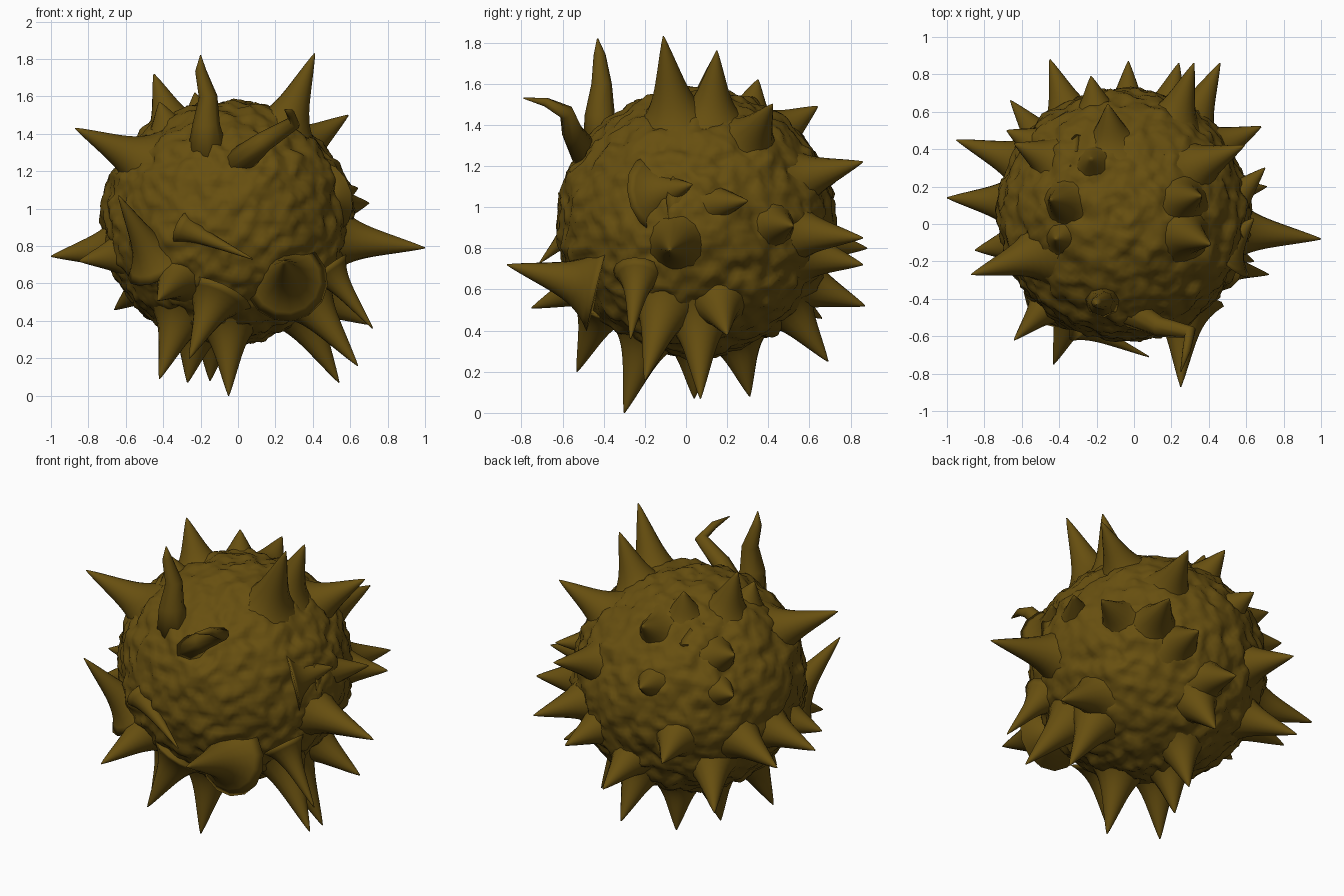
import bpy, bmesh, math
from mathutils import Vector, noise

if "Cube" in bpy.data.objects:
    bpy.data.objects.remove(bpy.data.objects["Cube"])

CENTER = Vector((-0.055, 0.05, 0.925))
RADII = Vector((0.67, 0.672, 0.65))

olive = bpy.data.materials.new("olive_brown")
olive.diffuse_color = (0.135, 0.078, 0.005, 1)
olive.use_nodes = True
olive.node_tree.nodes["Principled BSDF"].inputs["Base Color"].default_value = olive.diffuse_color


def finish(bm, name):
    bmesh.ops.recalc_face_normals(bm, faces=bm.faces)
    for f in bm.faces:
        f.smooth = True
    mesh = bpy.data.meshes.new(name)
    bm.to_mesh(mesh)
    bm.free()
    mesh.materials.append(olive)
    bpy.context.collection.objects.link(bpy.data.objects.new(name, mesh))


def tube(name, points, radius, power=1.0, flare=0.0, sides=14):
    """Tube along a path, tapering from radius to a fine tip, with a flared foot."""
    bm = bmesh.new()
    last = len(points) - 1
    u = (points[1] - points[0]).orthogonal()
    rings = []
    for i, p in enumerate(points):
        d = (points[min(i + 1, last)] - points[max(i - 1, 0)]).normalized()
        u = (u - d * u.dot(d)).normalized()
        v = d.cross(u)
        s = 1 - i / last
        r = radius * s ** power + flare * s ** 6 + 0.003
        ring = []
        for k in range(sides):
            t = math.tau * k / sides
            ring.append(bm.verts.new(p + (u * math.cos(t) + v * math.sin(t)) * r))
        rings.append(ring)
    for a, b in zip(rings, rings[1:]):
        for k in range(sides):
            m = (k + 1) % sides
            bm.faces.new((a[k], a[m], b[m], b[k]))
    bm.faces.new(rings[0])
    bm.faces.new(rings[-1])
    finish(bm, name)


def spike(name, tip, base=None, radius=0.125):
    """Cone on the body; without a base it stands near-radial, leaning to its main axis."""
    tip = Vector(tip)
    if base is None:
        d = tip - CENTER
        main = max(range(3), key=lambda a: abs(d[a]))
        d[main] *= 0.84
        base = CENTER + d.normalized() * 0.56
    base = Vector(base)
    tube(name, [base.lerp(tip, i / 14) for i in range(15)], radius, 0.92, radius * 0.75)


# lumpy round body
bm = bmesh.new()
bmesh.ops.create_icosphere(bm, subdivisions=6, radius=1)
for vert in bm.verts:
    n = vert.co.normalized()
    bumps = sum(a * noise.noise(n * f + Vector((f, 1, 2)))
                for a, f in ((0.018, 2.2), (0.024, 7), (0.018, 14)))
    vert.co = CENTER + n * RADII + n * bumps
finish(bm, "body")

# spike tips, grouped by side
TIPS = {
    "top": [(0.41, -0.11, 1.83), (0.36, 0.15, 1.76), (-0.45, 0.13, 1.72), (-0.42, -0.08, 1.57),
            (-0.23, 0.35, 1.62), (-0.14, 0.64, 1.49), (-0.64, 0.43, 1.36), (0.59, 0.42, 1.5)],
    "left": [(-0.87, -0.27, 1.43), (-1, 0.14, 0.745), (-0.95, 0.45, 0.74),
             (-0.85, -0.14, 0.72), (-0.68, 0.5, 1.14), (-0.66, 0.66, 0.46)],
    "right": [(1, -0.08, 0.79), (0.68, 0.52, 0.91), (0.71, 0.2, 0.38), (0.64, -0.2, 0.16)],
    "back": [(0.32, 0.86, 1.22), (0.46, 0.86, 0.85), (0.24, 0.86, 0.72), (-0.23, 0.79, 1.18),
             (-0.45, 0.88, 0.8), (-0.03, 0.87, 0.52), (-0.03, 0.69, 0.25)],
    "bottom": [(-0.05, -0.3, 0), (-0.42, -0.27, 0.09), (-0.27, 0.04, 0.07),
               (-0.15, 0.31, 0.08), (0.54, 0.07, 0.07)],
    "front": [(-0.43, -0.75, 0.51)],
}
for side, tips in TIPS.items():
    for i, tip in enumerate(tips):
        spike(f"{side}_spike_{i + 1}", tip)

# spikes that lie slanted along the surface
spike("slanted_low_front_spike", (-0.26, -0.53, 0.2), (-0.11, -0.4, 0.54), 0.11)
spike("slanted_front_right_spike", (0.25, -0.87, 0.72), (0.26, -0.43, 0.61))
spike("slanted_front_left_spike", (-0.64, -0.62, 1.07), (-0.43, -0.4, 0.7), 0.1)
spike("slanted_front_spike", (0.08, -0.71, 0.73), (-0.3, -0.54, 0.9), 0.05)
spike("slanted_right_spike", (0.64, 0.03, 1.11), (0.47, -0.15, 1.06), 0.11)
spike("slanted_right_rear_spike", (0.7, 0.3, 1.03), (0.46, 0.06, 1.01))
spike("thin_right_spike", (0.72, -0.27, 0.36), (0.48, -0.23, 0.68), 0.07)

# two bent stems near the top front
tube("upright_bent_stem", [Vector(p) for p in (
    (-0.16, -0.38, 1.25), (-0.17, -0.42, 1.45), (-0.16, -0.41, 1.6),
    (-0.2, -0.42, 1.74), (-0.2, -0.43, 1.82))], 0.08, 0.8, 0.04, 8)
tube("sideways_bent_stem", [Vector(p) for p in (
    (-0.02, -0.47, 1.23), (0.14, -0.55, 1.36), (0.3, -0.58, 1.46),
    (0.28, -0.68, 1.51), (0.25, -0.79, 1.53))], 0.06, 0.8, 0.02, 8)
